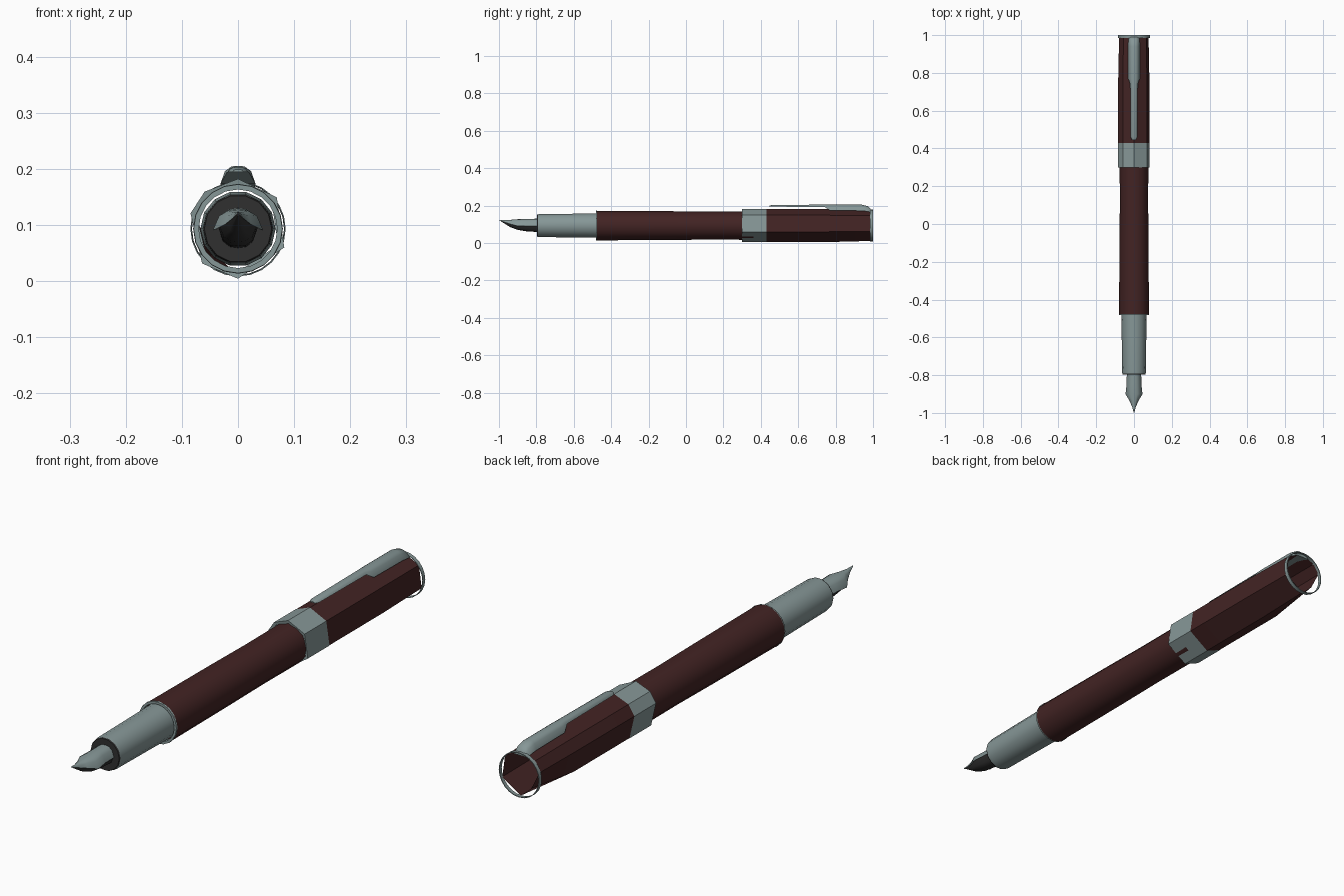
import bpy, bmesh
from math import sin, cos, radians, pi

if "Cube" in bpy.data.objects:
    bpy.data.objects.remove(bpy.data.objects["Cube"])

AXIS = 0.093  # height of the pen's centre line


def material(name, colour, rough=0.5):
    m = bpy.data.materials.new(name)
    m.use_nodes = True
    m.diffuse_color = (*colour, 1)
    bsdf = m.node_tree.nodes["Principled BSDF"]
    bsdf.inputs["Base Color"].default_value = (*colour, 1)
    bsdf.inputs["Roughness"].default_value = rough
    return m


STEEL = material("grey steel", (0.24, 0.31, 0.31))
RED = material("dark red lacquer", (0.055, 0.017, 0.017))
BLACK = material("black plastic", (0.03, 0.03, 0.03))


def loft(name, mat, sections, closed=True, caps=(False, False), angle=30):
    """Skin a list of equal-length point loops."""
    bm = bmesh.new()
    loops = [[bm.verts.new(p) for p in s] for s in sections]
    n = len(loops[0])
    for a, b in zip(loops, loops[1:]):
        for i in range(n if closed else n - 1):
            j = (i + 1) % n
            bm.faces.new((a[i], a[j], b[j], b[i]))
    for use, loop in zip(caps, (loops[0], loops[-1])):
        if use:
            bm.faces.new(loop)
    bmesh.ops.recalc_face_normals(bm, faces=bm.faces)
    mesh = bpy.data.meshes.new(name)
    bm.to_mesh(mesh)
    bm.free()
    mesh.materials.append(mat)
    obj = bpy.data.objects.new(name, mesh)
    bpy.context.collection.objects.link(obj)
    bpy.ops.object.select_all(action="DESELECT")
    obj.select_set(True)
    bpy.context.view_layer.objects.active = obj
    bpy.ops.object.shade_smooth_by_angle(angle=radians(angle))
    return obj


def ring(y, r, sides=14):
    return [(r * cos(2 * pi * i / sides), y, AXIS + r * sin(2 * pi * i / sides))
            for i in range(sides)]


def tube(name, mat, profile, sides=14, **kw):
    return loft(name, mat, [ring(y, r, sides) for y, r in profile], **kw)


# Faceted outline shared by the cap and its band
CORNERS = (-90, -22, 39, 90, 132, 162, 224)


def facet_ring(y, radii):
    return [(r * cos(radians(a)), y, AXIS + r * sin(radians(a)))
            for a, r in zip(CORNERS, radii)]


FULL = [0.088] * 7
TAPER = [0.082, 0.083, 0.084, 0.084, 0.083, 0.083, 0.062]

# Barrel, open at both ends, with a steel collar at the front
tube("barrel", RED, [(-0.48, 0.079), (-0.1, 0.077), (0.1, 0.075), (0.36, 0.076)], 12, angle=35)
tube("barrel_collar", STEEL, [(-0.46, 0.070), (-0.482, 0.070), (-0.482, 0.079), (-0.476, 0.080)], 20)

# Grip section and its front end
tube("grip", STEEL, [(-0.792, 0.062), (-0.78, 0.063), (-0.6, 0.065), (-0.44, 0.067)], 14)
tube("grip_end", BLACK, [(-0.797, 0.060), (-0.79, 0.062)], 14, caps=(True, False))

# Cap, hollow and open at the back
loft("cap", RED, [facet_ring(0.42, FULL), facet_ring(0.76, FULL), facet_ring(0.99, TAPER)], angle=20)
loft("cap_band", STEEL, [facet_ring(0.302, [0.077] * 7), facet_ring(0.3, [0.089] * 7),
                         facet_ring(0.43, [0.089] * 7)], angle=20)
tube("cap_end_ring", STEEL, [(0.985, 0.083), (0.985, 0.085), (1.0, 0.085), (1.0, 0.082), (0.985, 0.083)], 24)


# Clip: an arched strip that widens toward the back of the cap
def arch(y, half, top, base):
    h = top - base
    return [(half * u, y, base + h * v) for u, v in
            ((-1, 0), (-0.75, 0.7), (-0.4, 0.95), (0, 1), (0.4, 0.95), (0.75, 0.7), (1, 0))]


CLIP = [(0.445, 0.010, 0.199, 0.194), (0.46, 0.018, 0.203, 0.194), (0.74, 0.020, 0.205, 0.193),
        (0.77, 0.031, 0.205, 0.174), (0.94, 0.031, 0.205, 0.172), (0.975, 0.030, 0.196, 0.168),
        (0.992, 0.027, 0.175, 0.164)]
loft("clip", STEEL, [arch(*c) for c in CLIP], caps=(True, True), angle=40)

# Nib: an open curved sheet drawn to a fine point
NIB = [(-0.78, 0.038, 0.130, 0.092), (-0.85, 0.039, 0.129, 0.092), (-0.9, 0.045, 0.127, 0.090),
       (-0.935, 0.024, 0.124, 0.100), (-0.97, 0.009, 0.122, 0.112), (-1.0, 0.001, 0.124, 0.121)]
loft("nib", STEEL, [arch(*c) for c in NIB], closed=False, angle=50)

# Feed: black keel under the nib
FEED = [(-0.78, 0.036, 0.058, 0.098), (-0.85, 0.036, 0.062, 0.098), (-0.9, 0.034, 0.070, 0.100),
        (-0.94, 0.018, 0.085, 0.104), (-0.99, 0.002, 0.116, 0.118)]
loft("feed", BLACK, [arch(*c) for c in FEED], caps=(True, True), angle=40)
